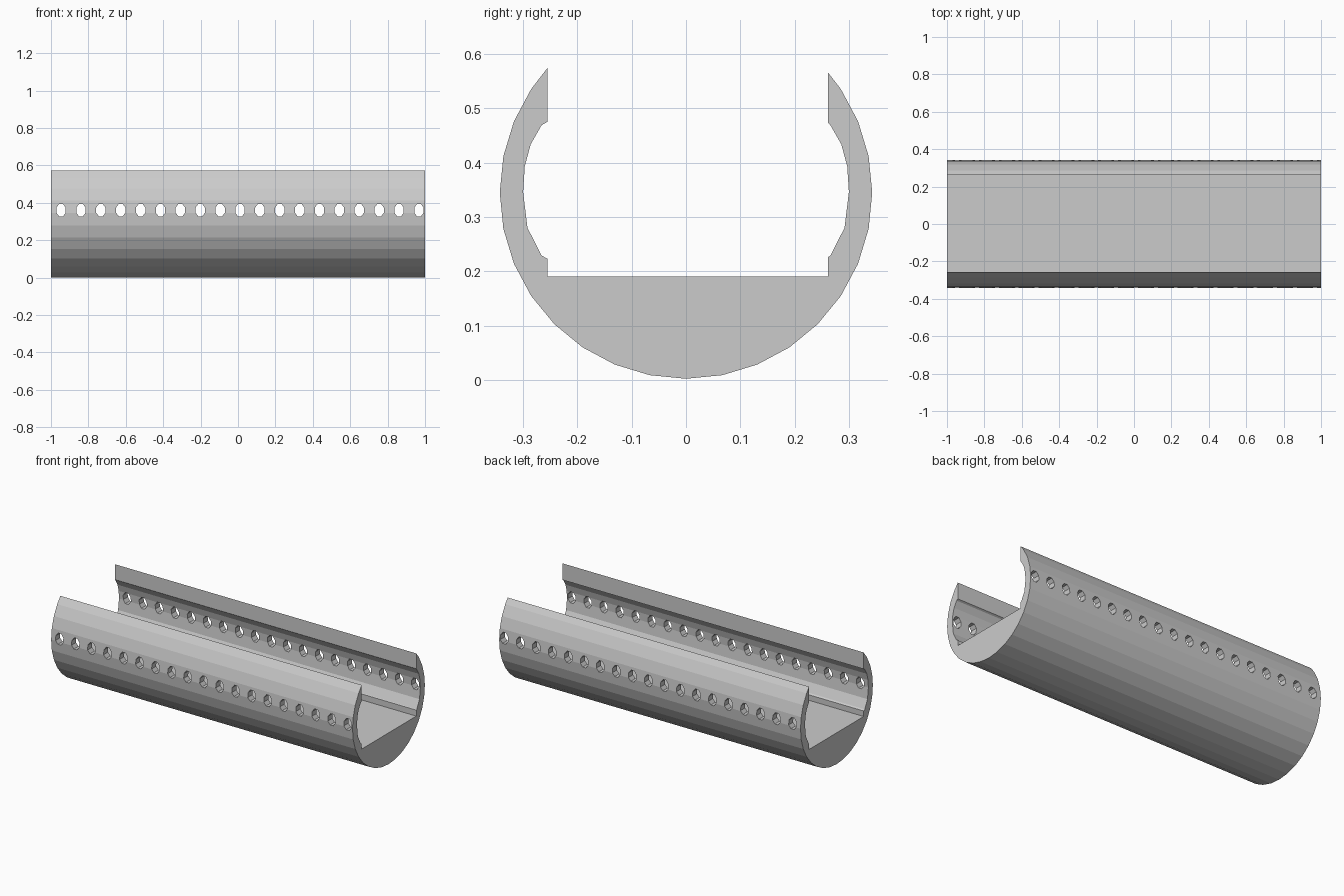
import bpy, bmesh
from math import sin, cos, pi, radians

if "Cube" in bpy.data.objects:
    bpy.data.objects.remove(bpy.data.objects["Cube"])

R, CZ = 0.343, 0.345            # outer radius and axis height
YL, YR = -0.2555, 0.2615        # slot walls
FLOOR = 0.19


def new_object(name, bm):
    bmesh.ops.recalc_face_normals(bm, faces=bm.faces)
    mesh = bpy.data.meshes.new(name)
    bm.to_mesh(mesh)
    bm.free()
    obj = bpy.data.objects.new(name, mesh)
    bpy.context.collection.objects.link(obj)
    return obj


def add_prism(bm, points, offset):
    face = bm.faces.new([bm.verts.new(p) for p in points])
    ext = bmesh.ops.extrude_face_region(bm, geom=[face], use_keep_orig=True)
    moved = [g for g in ext["geom"] if isinstance(g, bmesh.types.BMVert)]
    bmesh.ops.translate(bm, verts=moved, vec=offset)


# trough cross-section: 32-sided outer arc, open slot, rounded inner walls, flat floor
step = radians(11.25)
arc = [(R * sin(i * step), CZ - R * cos(i * step)) for i in range(-11, 12)]
wall = [(0.266, 0.469), (0.286, 0.434), (0.297, 0.393), (0.3, 0.346),
        (0.292, 0.28), (0.266, 0.229)]
right = [(YR, 0.566), (YR, 0.474)] + wall + [(YR, 0.226), (YR, FLOOR)]
left = [(YL, FLOOR), (YL, 0.223)] + [(-y, z) for y, z in reversed(wall)]
left += [(YL, 0.475), (YL, 0.574)]
# keep only arc points outside the slot
arc = [p for p in arc if YL > p[0] or p[0] > YR or p[1] < CZ]
bm = bmesh.new()
add_prism(bm, [(-1, y, z) for y, z in arc + right + left], (2, 0, 0))
trough = new_object("perforated_trough", bm)

# row of oval holes running through both walls
bm = bmesh.new()
for i in range(19):
    x = -0.946 + i * 0.1063
    ring = [(x + 0.027 * cos((k + 0.5) * pi / 4), -0.5,
             0.361 + 0.036 * sin((k + 0.5) * pi / 4)) for k in range(8)]
    add_prism(bm, ring, (0, 1, 0))
cutter = new_object("hole_cutter", bm)
cutter.hide_render = True
cutter.hide_set(True)

mod = trough.modifiers.new("holes", 'BOOLEAN')
mod.operation = 'DIFFERENCE'
mod.solver = 'EXACT'
mod.object = cutter
